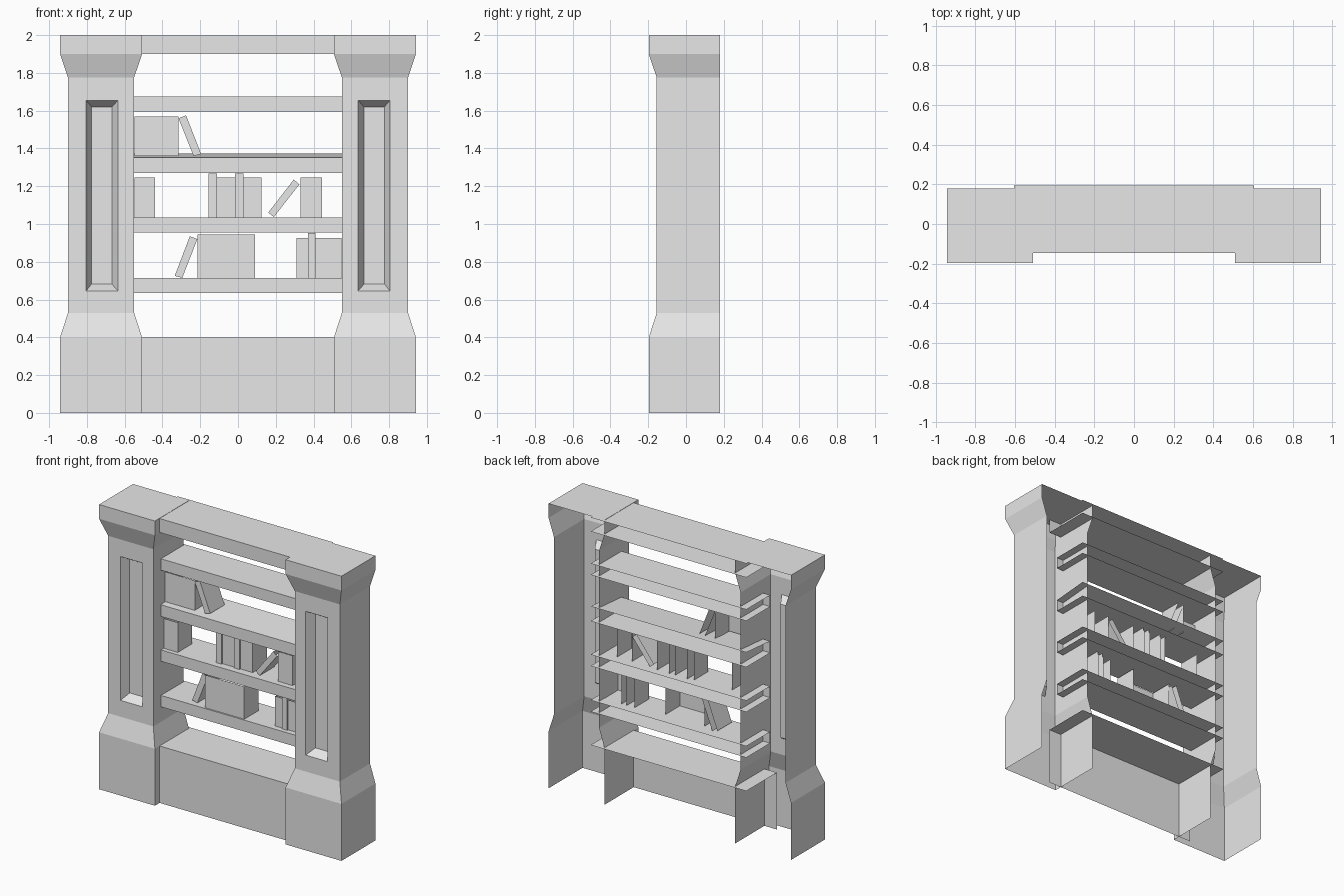
import bpy, bmesh

cube = bpy.data.objects.get("Cube")
if cube:
    bpy.data.objects.remove(cube, do_unlink=True)

grey = bpy.data.materials.new("plain_grey")
grey.use_nodes = True
grey.diffuse_color = (0.8, 0.8, 0.8, 1)
grey.node_tree.nodes["Principled BSDF"].inputs["Base Color"].default_value = (0.8, 0.8, 0.8, 1)

BACK = 0.195          # rear edge of shelves and plinth
PILLAR_BACK = 0.18


def finish(bm, name):
    bmesh.ops.remove_doubles(bm, verts=bm.verts, dist=0.0005)
    bmesh.ops.recalc_face_normals(bm, faces=bm.faces)
    mesh = bpy.data.meshes.new(name)
    bm.to_mesh(mesh)
    bm.free()
    mesh.materials.append(grey)
    obj = bpy.data.objects.new(name, mesh)
    bpy.context.collection.objects.link(obj)
    return obj


def strip(bm, a, b, closed=False):
    """Quads between two rows of points."""
    va = [bm.verts.new(p) for p in a]
    vb = [bm.verts.new(p) for p in b]
    n = len(a)
    for i in range(n if closed else n - 1):
        j = (i + 1) % n
        bm.faces.new((va[i], va[j], vb[j], vb[i]))


def pillar(name, side):
    """Open-backed pillar with flared foot and cap and a recessed front panel."""
    bm = bmesh.new()

    def ring(z, flare):
        outer, inner, front = 0.9 + flare, 0.55 - flare, -0.155 - flare
        return [(side * x, y, z) for x, y in
                ((outer, PILLAR_BACK), (outer, front), (inner, front), (inner, PILLAR_BACK))]

    levels = [(0, 0.042), (0.4, 0.042), (0.53, 0), (1.775, 0), (1.9, 0.042), (2.0, 0.042)]
    rings = [ring(z, f) for z, f in levels]
    for k, (low, high) in enumerate(zip(rings, rings[1:])):
        if k == 2:                       # shaft sides; the front holds the panel
            strip(bm, low[:2], high[:2])
            strip(bm, low[2:], high[2:])
        else:
            strip(bm, low, high)
    bm.faces.new([bm.verts.new(p) for p in rings[-1]])

    def rect(x0, x1, z0, z1, y):
        return [(side * x, y, z) for x, z in ((x0, z0), (x1, z0), (x1, z1), (x0, z1))]

    shaft = rect(0.55, 0.9, 0.53, 1.775, -0.155)
    frame = rect(0.635, 0.805, 0.645, 1.655, -0.155)
    panel = rect(0.668, 0.775, 0.682, 1.62, -0.095)
    strip(bm, shaft, frame, closed=True)
    strip(bm, frame, panel, closed=True)
    bm.faces.new([bm.verts.new(p) for p in panel])
    finish(bm, name)


def board(name, front, z0, z1, under=True, rise=0):
    """Long board with front, top and optional underside, open at ends and back."""
    path = [(front, z0), (front, z1), (BACK, z1 + rise)]
    if under:
        path.insert(0, (BACK, z0))
    bm = bmesh.new()
    strip(bm, [(-0.605, y, z) for y, z in path], [(0.605, y, z) for y, z in path])
    finish(bm, name)


def book(name, corners, front=-0.03, depth=0.16):
    """Spine and two covers; corners run bottom-left, top-left, top-right, bottom-right."""
    bl, tl, tr, br = corners
    rear = front + depth
    bm = bmesh.new()
    low = [(bl[0], rear, bl[1]), (bl[0], front, bl[1]), (br[0], front, br[1]), (br[0], rear, br[1])]
    high = [(tl[0], rear, tl[1]), (tl[0], front, tl[1]), (tr[0], front, tr[1]), (tr[0], rear, tr[1])]
    strip(bm, low, high)
    finish(bm, name)


# Pillars
pillar("left_pillar", 1)
pillar("right_pillar", -1)

# Plinth, top beam and shelves
board("plinth", -0.145, 0, 0.4, under=False)
board("top_beam", -0.145, 1.9, 1.998)
board("lower_shelf", -0.07, 0.635, 0.715)
board("middle_shelf", -0.07, 0.955, 1.035)
board("upper_shelf", -0.07, 1.27, 1.352, rise=0.022)
board("highest_shelf", -0.07, 1.595, 1.675)

# Upright books: left, right, bottom, top, front
upright = [
    (-0.215, 0.09, 0.715, 0.945, -0.06),
    (0.31, 0.37, 0.715, 0.925, -0.03),
    (0.37, 0.41, 0.715, 0.953, -0.04),
    (0.41, 0.548, 0.715, 0.925, -0.03),
    (-0.548, -0.44, 1.035, 1.245, -0.04),
    (-0.155, -0.11, 1.035, 1.268, -0.025),
    (-0.11, -0.015, 1.035, 1.245, -0.015),
    (-0.015, 0.03, 1.035, 1.268, -0.025),
    (0.03, 0.125, 1.035, 1.245, -0.015),
    (0.33, 0.445, 1.035, 1.245, -0.03),
    (-0.548, -0.315, 1.36, 1.57, -0.03),
]
for i, (x0, x1, z0, z1, front) in enumerate(upright):
    book(f"upright_book_{i + 1}", [(x0, z0), (x0, z1), (x1, z1), (x1, z0)], front)

# Leaning books
leaning = [
    [(-0.335, 0.725), (-0.255, 0.935), (-0.215, 0.92), (-0.295, 0.715)],
    [(0.16, 1.06), (0.295, 1.235), (0.325, 1.21), (0.19, 1.037)],
    [(-0.235, 1.36), (-0.315, 1.56), (-0.275, 1.575), (-0.195, 1.37)],
]
for i, corners in enumerate(leaning):
    book(f"leaning_book_{i + 1}", corners)
